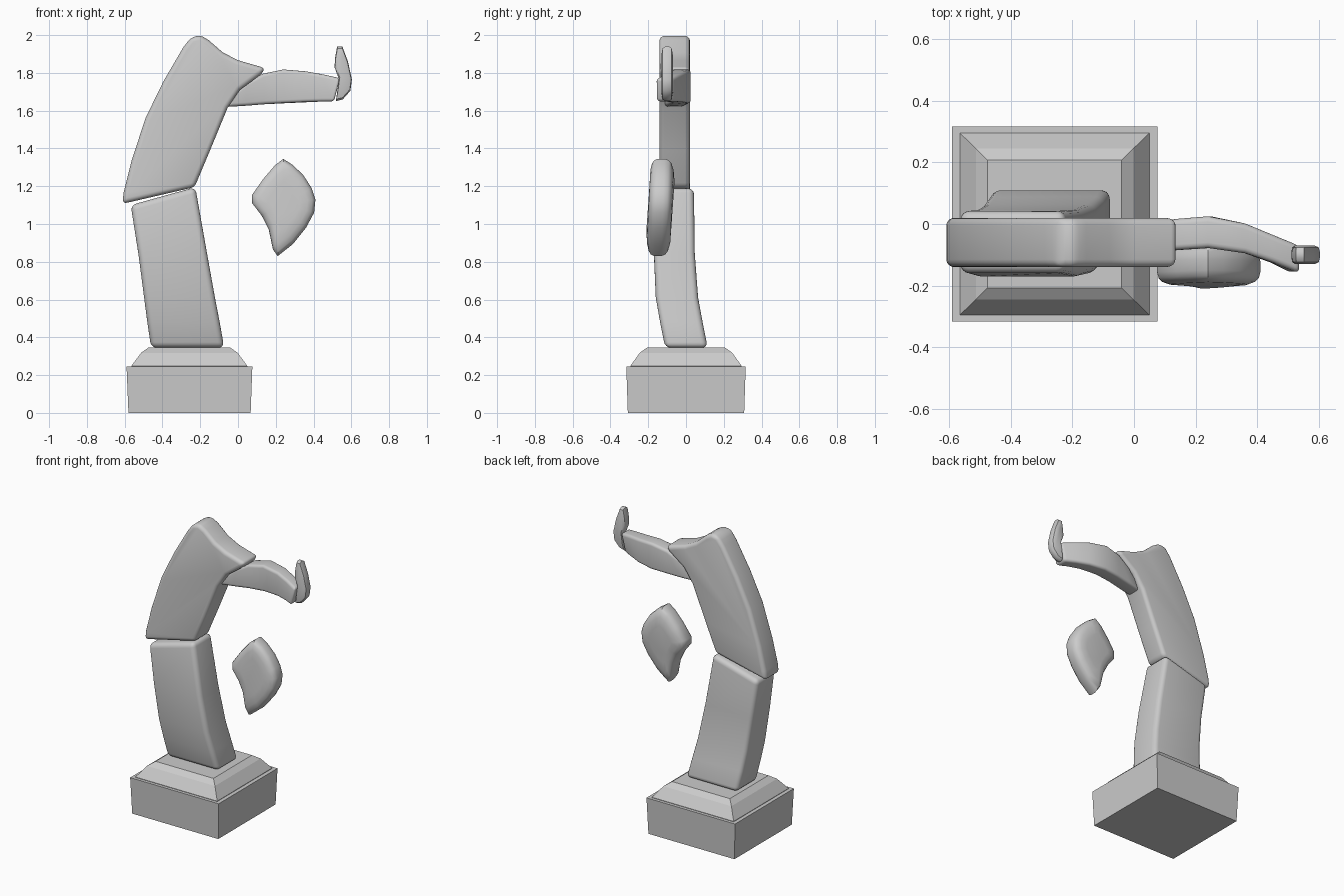
import bpy, bmesh, math
from mathutils import Vector

if "Cube" in bpy.data.objects:
    bpy.data.objects.remove(bpy.data.objects["Cube"])


def loft(name, rings, bevel=0.0, smooth=True):
    """Skin closed rings of points, cap the ends, round the hard edges."""
    bm = bmesh.new()
    vs = [[bm.verts.new(p) for p in r] for r in rings]
    n = len(rings[0])
    for a, b in zip(vs, vs[1:]):
        for i in range(n):
            j = (i + 1) % n
            bm.faces.new((a[i], a[j], b[j], b[i]))
    bm.faces.new(vs[0])
    bm.faces.new(vs[-1][::-1])
    bmesh.ops.recalc_face_normals(bm, faces=bm.faces[:])
    if bevel:
        hard = [e for e in bm.edges if e.calc_face_angle(0) > 0.6]
        bmesh.ops.bevel(bm, geom=hard, offset=bevel, segments=4, profile=0.5,
                        affect='EDGES', clamp_overlap=True)
    me = bpy.data.meshes.new(name)
    bm.to_mesh(me)
    bm.free()
    ob = bpy.data.objects.new(name, me)
    bpy.context.collection.objects.link(ob)
    if smooth:
        bpy.ops.object.select_all(action='DESELECT')
        ob.select_set(True)
        bpy.context.view_layer.objects.active = ob
        bpy.ops.object.shade_smooth_by_angle(angle=math.radians(40))
    return ob


def rect(x0, x1, y, z):
    return [(x0, -y, z), (x1, -y, z), (x1, y, z), (x0, y, z)]


def section(ax, az, bx, bz, front, back):
    return [(ax, front, az), (bx, front, bz), (bx, back, bz), (ax, back, az)]


def scaled_rings(profile, steps, lean=0.0):
    """Copies of an x-z outline, each scaled about its centre at depth y."""
    c = sum((Vector(p) for p in profile), Vector((0, 0))) / len(profile)
    return [[(c.x + (x - c.x) * s, y + lean * (z - c.y), c.y + (z - c.y) * s)
             for x, z in profile] for s, y in steps]


# Plinth with stepped, sloping top
loft("base_block", [rect(-.58, .067, .308, 0), rect(-.59, .076, .316, .245)], smooth=False)
loft("base_cap", [rect(-.565, .05, .295, .24), rect(-.565, .05, .295, .248),
                  rect(-.513, -.002, .245, .318), rect(-.475, -.04, .207, .345)], smooth=False)

# Lower arm, swept back towards the front as it rises
loft("lower_arm", [section(*r) for r in (
    (-.46, .345, -.073, .345, -.11, .115),
    (-.48, .48, -.097, .48, -.137, .088),
    (-.497, .61, -.122, .61, -.16, .064),
    (-.527, .84, -.165, .85, -.17, .046),
    (-.568, 1.1, -.226, 1.195, -.158, .042))], bevel=.03)

# Upper arm with hooked shoulder
upper = [(-.612, 1.107), (-.605, 1.17), (-.565, 1.33), (-.49, 1.56), (-.395, 1.755),
         (-.29, 1.935), (-.25, 1.987), (-.2, 2.0), (-.155, 1.973), (-.08, 1.908),
         (0, 1.867), (.145, 1.825), (.12, 1.79), (.01, 1.71), (-.055, 1.615),
         (-.15, 1.385), (-.23, 1.195)]
loft("upper_arm", scaled_rings(upper, [(1, -.14), (1, .02)]), bevel=.025)

# Forearm, bowed along its length
loft("forearm", [section(*r) for r in (
    (-.02, 1.69, -.06, 1.62, -.115, -.015),
    (.04, 1.745, .04, 1.626, -.1, .002),
    (.13, 1.795, .14, 1.634, -.085, .016),
    (.24, 1.818, .25, 1.64, -.078, .025),
    (.36, 1.808, .36, 1.645, -.095, .002),
    (.45, 1.792, .44, 1.648, -.125, -.035),
    (.54, 1.772, .508, 1.648, -.16, -.07))], bevel=.018)

# Upturned tip
tip = [(.525, 1.94), (.552, 1.94), (.582, 1.86), (.603, 1.765), (.595, 1.705),
       (.555, 1.66), (.518, 1.65), (.535, 1.765), (.511, 1.83), (.514, 1.88)]
loft("tip", scaled_rings(tip, [(.7, -.13), (.93, -.124), (1, -.11), (1, -.09),
                               (.93, -.076), (.7, -.07)]))

# Detached floating pebble
pebble = [(.24, 1.345), (.29, 1.312), (.345, 1.26), (.39, 1.19), (.41, 1.13), (.403, 1.06),
          (.36, .98), (.29, .893), (.21, .83), (.185, .865), (.163, .97), (.125, 1.045),
          (.075, 1.11), (.075, 1.155), (.135, 1.24), (.195, 1.31)]
loft("pebble", scaled_rings(pebble, [(.5, -.2), (.75, -.197), (.9, -.188), (.97, -.176),
                                     (1, -.158), (1, -.122), (.97, -.1), (.9, -.086),
                                     (.75, -.074), (.5, -.069)], lean=.035))
